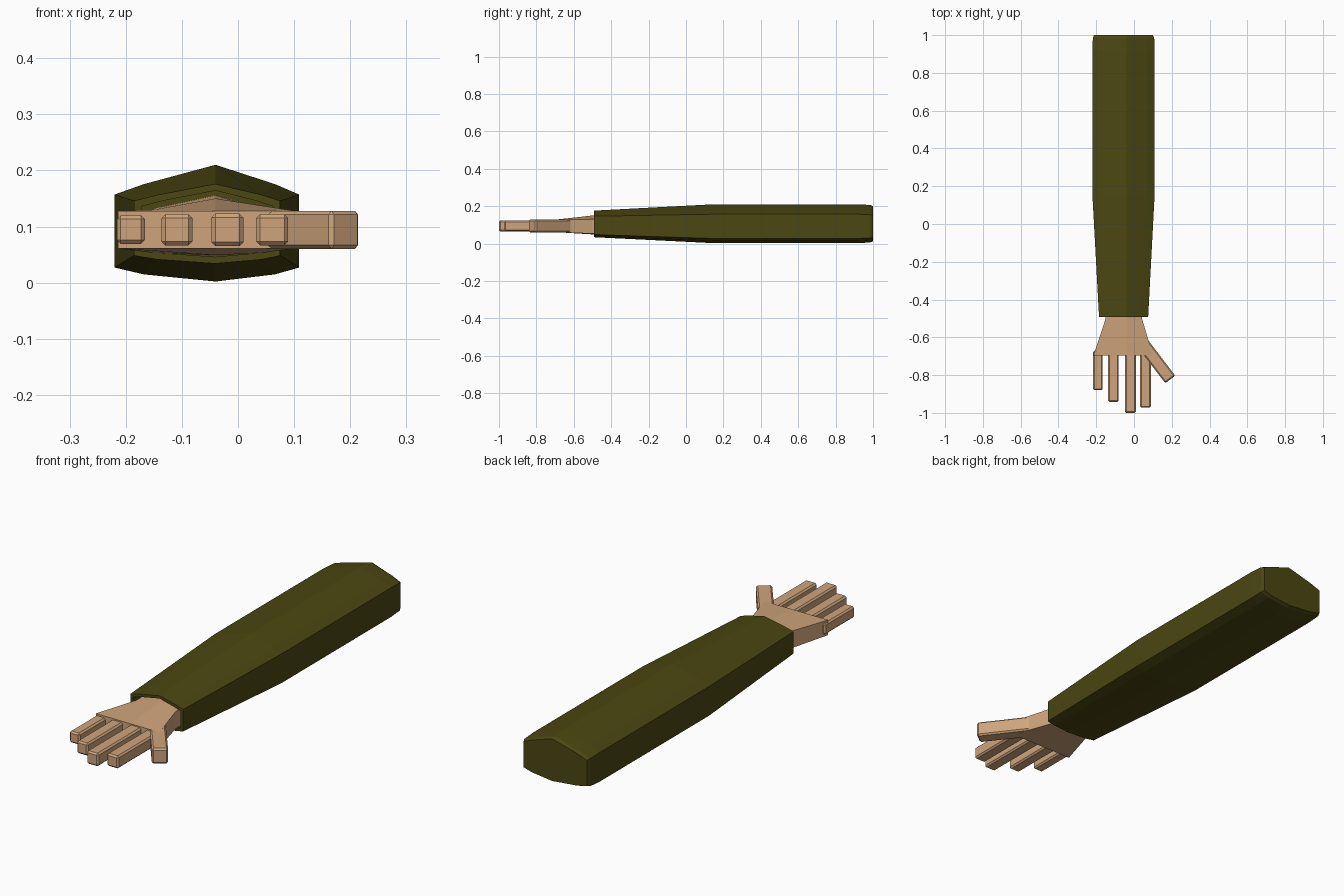
import bpy, bmesh, math
from mathutils import Matrix, Vector

if "Cube" in bpy.data.objects:
    bpy.data.objects.remove(bpy.data.objects["Cube"])


def material(name, rgb):
    m = bpy.data.materials.new(name)
    m.diffuse_color = (*rgb, 1)
    m.use_nodes = True
    m.node_tree.nodes["Principled BSDF"].inputs["Base Color"].default_value = m.diffuse_color
    return m


olive = material("olive_cloth", (0.070, 0.063, 0.006))
skin = material("skin", (0.62, 0.375, 0.20))


def finish(bm, name, mat):
    bmesh.ops.recalc_face_normals(bm, faces=bm.faces[:])
    me = bpy.data.meshes.new(name)
    bm.to_mesh(me)
    bm.free()
    me.materials.append(mat)
    ob = bpy.data.objects.new(name, me)
    bpy.context.collection.objects.link(ob)
    return ob


def loft(name, rings, mat):
    """Skin a list of equal-length rings and cap both ends."""
    bm = bmesh.new()
    vs = [[bm.verts.new(p) for p in r] for r in rings]
    n = len(vs[0])
    for a, b in zip(vs, vs[1:]):
        for i in range(n):
            j = (i + 1) % n
            bm.faces.new((a[i], a[j], b[j], b[i]))
    bm.faces.new(vs[0])
    bm.faces.new(vs[-1])
    return finish(bm, name, mat)


def arm_ring(y, x0, x1, z0, z1, edge):
    """Flattened cross-section: ridge at x=-0.04, upright sides, edge = ridge height."""
    c = -0.04
    half = []
    for x in (x0, x1):
        s = c + (x - c) * 0.71
        half.append(((s, z1 - edge * 0.65), (x, z1 - edge),
                     (x, z0 + edge * 0.47), (s, z0 + edge * 0.24)))
    left, right = half
    pts = [(c, z1), *right, (c, z0), *left[::-1]]
    return [(x, y, z) for x, z in pts]


# Sleeve: rounded shoulder end, straight run, taper to a hollow cuff
loft("sleeve", [
    arm_ring(1.0, -0.212, 0.100, 0.012, 0.200, 0.050),
    arm_ring(0.985, -0.218, 0.107, 0.006, 0.206, 0.052),
    arm_ring(0.92, -0.220, 0.109, 0.002, 0.210, 0.053),
    arm_ring(0.15, -0.220, 0.109, 0.002, 0.210, 0.053),
    arm_ring(-0.493, -0.185, 0.075, 0.034, 0.176, 0.030),
    arm_ring(-0.493, -0.172, 0.062, 0.046, 0.164, 0.028),
    arm_ring(-0.36, -0.178, 0.066, 0.043, 0.167, 0.028),
], olive)


# Palm: ridged wrist flaring to a flat knuckle edge
def palm_ring(y, x0, x1, z0, z1, ridge):
    c = -0.04
    pts = [(c, z1 + ridge), (x1, z1), (x1, z0), (c, z0 - 0.2 * ridge), (x0, z0), (x0, z1)]
    return [(x, y, z) for x, z in pts]


loft("palm", [
    palm_ring(-0.37, -0.150, 0.042, 0.053, 0.132, 0.024),
    palm_ring(-0.50, -0.150, 0.042, 0.053, 0.130, 0.020),
    palm_ring(-0.695, -0.214, 0.100, 0.061, 0.128, 0.0),
], skin)


def digit(name, start, end, width, z0, z1):
    """Chamfered box running between two points in plan."""
    a, b = Vector((*start, 0)), Vector((*end, 0))
    d = b - a
    mid = (a + b) / 2
    mid.z = (z0 + z1) / 2
    mat = (Matrix.Translation(mid) @ Matrix.Rotation(math.atan2(d.y, d.x), 4, 'Z')
           @ Matrix.Diagonal((d.length, width, z1 - z0, 1)))
    bm = bmesh.new()
    bmesh.ops.create_cube(bm, size=1, matrix=mat)
    bmesh.ops.bevel(bm, geom=bm.edges[:], offset=0.007, segments=1,
                    affect='EDGES', profile=0.5)
    return finish(bm, name, skin)


# Fingers: name, centre x, width, tip y, bottom, top
for name, x, w, tip, z0, z1 in (
        ("little_finger", -0.191, 0.050, -0.880, 0.069, 0.120),
        ("ring_finger", -0.109, 0.055, -0.942, 0.066, 0.122),
        ("middle_finger", -0.019, 0.057, -1.0, 0.065, 0.123),
        ("index_finger", 0.061, 0.057, -0.972, 0.066, 0.122)):
    digit(name, (x, -0.67), (x, tip), w, z0, z1)

# Thumb
digit("thumb", (0.035, -0.617), (0.192, -0.823), 0.066, 0.060, 0.128)
